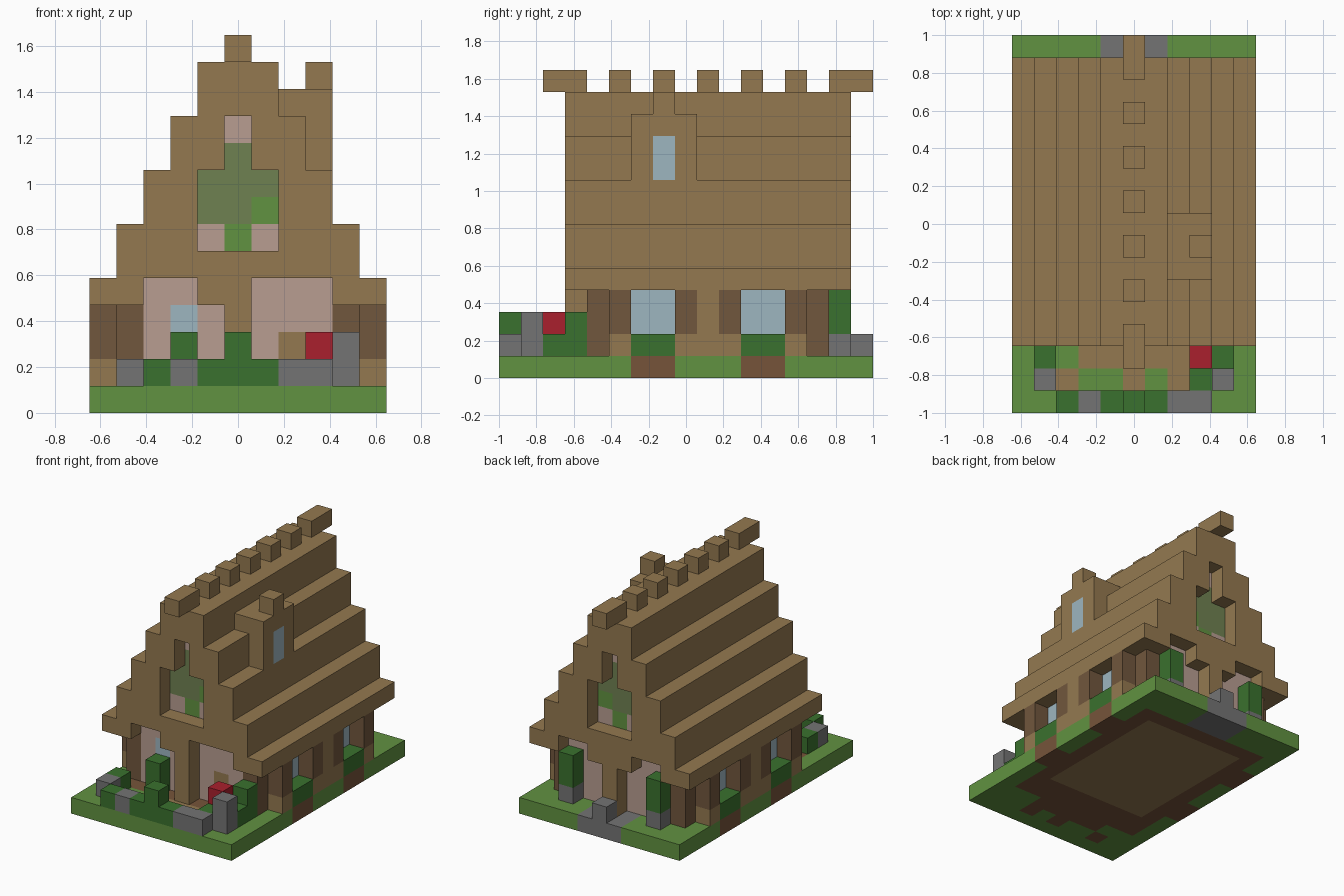
import bpy
import bmesh

if "Cube" in bpy.data.objects:
    bpy.data.objects.remove(bpy.data.objects["Cube"])

U = 2 / 17            # edge of one block
NX, NY = 11, 17       # plot size in blocks

COLOURS = {
    "timber": (148, 121, 80), "dark_wood": (113, 87, 61), "grass": (97, 146, 65),
    "leaf": (58, 113, 46), "stone": (116, 116, 116), "red_cloth": (170, 32, 45),
    "window_blue": (158, 182, 192), "rose_pane": (184, 157, 145),
    "moss_pane": (111, 129, 81), "soil": (118, 84, 58),
}
NAMES = list(COLOURS)


def linear(c):
    c /= 255
    return c / 12.92 if c <= 0.04045 else ((c + 0.055) / 1.055) ** 2.4


materials = []
for name, rgb in COLOURS.items():
    m = bpy.data.materials.new(name)
    m.use_nodes = True
    col = (*[linear(c) for c in rgb], 1)
    m.diffuse_color = col
    bsdf = m.node_tree.nodes["Principled BSDF"]
    bsdf.inputs["Base Color"].default_value = col
    bsdf.inputs["Roughness"].default_value = 0.9
    materials.append(m)

parts = {}


def span(r):
    return range(r, r + 1) if isinstance(r, int) else range(r[0], r[1] + 1)


def fill(part, x, y, z, colour):
    """Fill a box of blocks; each range is one index or (first, last)."""
    cells = parts.setdefault(part, {})
    for i in span(x):
        for j in span(y):
            for k in span(z):
                cells[i, j, k] = colour


def carve(part, x, y, z):
    for i in span(x):
        for j in span(y):
            for k in span(z):
                parts[part].pop((i, j, k), None)


def both(part, x, y, z, colour):
    """Fill a box and its left-right mirror."""
    fill(part, x, y, z, colour)
    a, b = (x, x) if isinstance(x, int) else x
    fill(part, (NX - 1 - b, NX - 1 - a), y, z, colour)


# Ground slab with soil core, floor, path and rear paving
fill("ground", (0, 10), (0, 16), 0, "grass")
fill("ground", (1, 9), (3, 14), 0, "soil")
fill("ground", (2, 8), (5, 13), 0, "timber")
for pair in ((6, 7), (11, 12)):
    both("ground", (9, 10), pair, 0, "soil")
for i, j in ((2, 1), (5, 1), (7, 1), (3, 2), (4, 2), (5, 2), (6, 2), (7, 2)):
    fill("ground", i, j, 0, "timber")
fill("ground", (4, 6), (15, 16), 0, "stone")

# Ground floor: core walls, glazed ends, corner columns
fill("walls", (1, 9), (4, 14), (1, 3), "timber")
for j in (4, 14):
    fill("walls", (2, 8), j, (1, 3), "rose_pane")
    both("corner_columns", 9, j, (1, 3), "dark_wood")
    carve("walls", 1, j, (1, 3))
    carve("walls", 9, j, (1, 3))
fill("walls", 3, 4, 3, "window_blue")
fill("walls", 7, 4, 2, "timber")

# Side windows with hedges below, and shutters on timber piers
for pair in ((6, 7), (11, 12)):
    both("walls", 9, pair, (2, 3), "window_blue")
    both("side_hedges", 10, pair, 1, "leaf")
for j in (5, 8, 10, 13):
    both("piers", 10, j, 1, "timber")
    both("shutters", 10, j, (2, 3), "dark_wood")
both("piers", 10, 9, (1, 3), "timber")

# Posts carrying the gables
for j in (3, 15):
    fill("gable_posts", 5, j, (1, 3), "timber")

# Stepped roof
fill("roof", (0, 10), (3, 15), 4, "timber")
for step in range(1, 5):
    fill("roof", (step, 10 - step), (3, 15), (3 + 2 * step, 4 + 2 * step), "timber")

# Gable openings and the panes set one block behind them
for j, pane in ((3, 4), (15, 14)):
    carve("roof", (4, 6), j, (6, 8))
    carve("roof", 5, j, (9, 10))
    carve("roof", (2, 3), j, 4)
    carve("roof", (6 if j == 3 else 7, 8), j, 4)
    fill("roof", (2, 8), pane, 4, "rose_pane")
    fill("roof", (4, 6), pane, 6, "rose_pane")
    fill("roof", 5, pane, 6, "grass")
    fill("roof", (4, 6), pane, (7, 8), "moss_pane")
    fill("roof", 6, pane, 7, "grass")
    fill("roof", 5, pane, 9, "moss_pane")
    fill("roof", 5, pane, 10, "rose_pane")

# Ridge blocks
for r in ((2, 3), 5, 7, 9, 11, 13, (15, 16)):
    fill("ridge_blocks", 5, r, 13, "timber")

# Dormer on one slope
fill("dormer", (7, 8), (6, 8), (9, 11), "timber")
fill("dormer", 8, 7, 12, "timber")
fill("dormer", 8, 7, (9, 10), "window_blue")

# Front garden
fill("garden_bushes", 2, 0, 1, "leaf")
fill("garden_bushes", (4, 6), 0, 1, "leaf")
fill("garden_bushes", 5, 0, 2, "leaf")
fill("garden_bushes", 1, 2, 1, "leaf")
fill("garden_bushes", 3, 3, (1, 2), "leaf")
fill("garden_bushes", 8, (1, 2), 1, "leaf")
fill("garden_bushes", 9, 2, 1, "leaf")
fill("garden_bushes", 9, 3, (1, 2), "leaf")
fill("garden_stones", 3, 0, 1, "stone")
fill("garden_stones", (7, 8), 0, 1, "stone")
fill("garden_stones", 1, 1, 1, "stone")
fill("garden_stones", 9, 1, (1, 2), "stone")
fill("red_seat", 8, 2, 2, "red_cloth")

# Rear planters and step
both("rear_planters", 8, 15, 1, "stone")
both("rear_bushes", 8, 15, (2, 3), "leaf")
fill("rear_step", 5, 16, 1, "stone")

occupied = set().union(*parts.values())


def build(name, cells):
    """Skin the blocks of one part, leaving out faces between blocks."""
    bm = bmesh.new()
    verts = {}

    def vert(p):
        if p not in verts:
            verts[p] = bm.verts.new(((p[0] - NX / 2) * U, (p[1] - NY / 2) * U, p[2] * U))
        return verts[p]

    for cell, colour in cells.items():
        for axis in range(3):
            for side in (0, 1):
                near = list(cell)
                near[axis] += 2 * side - 1
                if tuple(near) in occupied:
                    continue
                corners = []
                for a, b in ((0, 0), (1, 0), (1, 1), (0, 1)):
                    p = list(cell)
                    p[axis] += side
                    p[(axis + 1) % 3] += a
                    p[(axis + 2) % 3] += b
                    corners.append(vert(tuple(p)))
                face = bm.faces.new(corners if side else corners[::-1])
                # The path is only a surface: soil shows underneath
                path_below = axis == 2 and not side and cell[2] == 0 and cell[1] < 3
                shown = "soil" if path_below and colour == "timber" else colour
                face.material_index = NAMES.index(shown)
    bmesh.ops.dissolve_limit(bm, angle_limit=0.01, verts=bm.verts[:],
                             edges=bm.edges[:], delimit={'MATERIAL'})
    mesh = bpy.data.meshes.new(name)
    for m in materials:
        mesh.materials.append(m)
    bm.to_mesh(mesh)
    bm.free()
    bpy.context.collection.objects.link(bpy.data.objects.new(name, mesh))


for part, cells in parts.items():
    build(part, cells)
